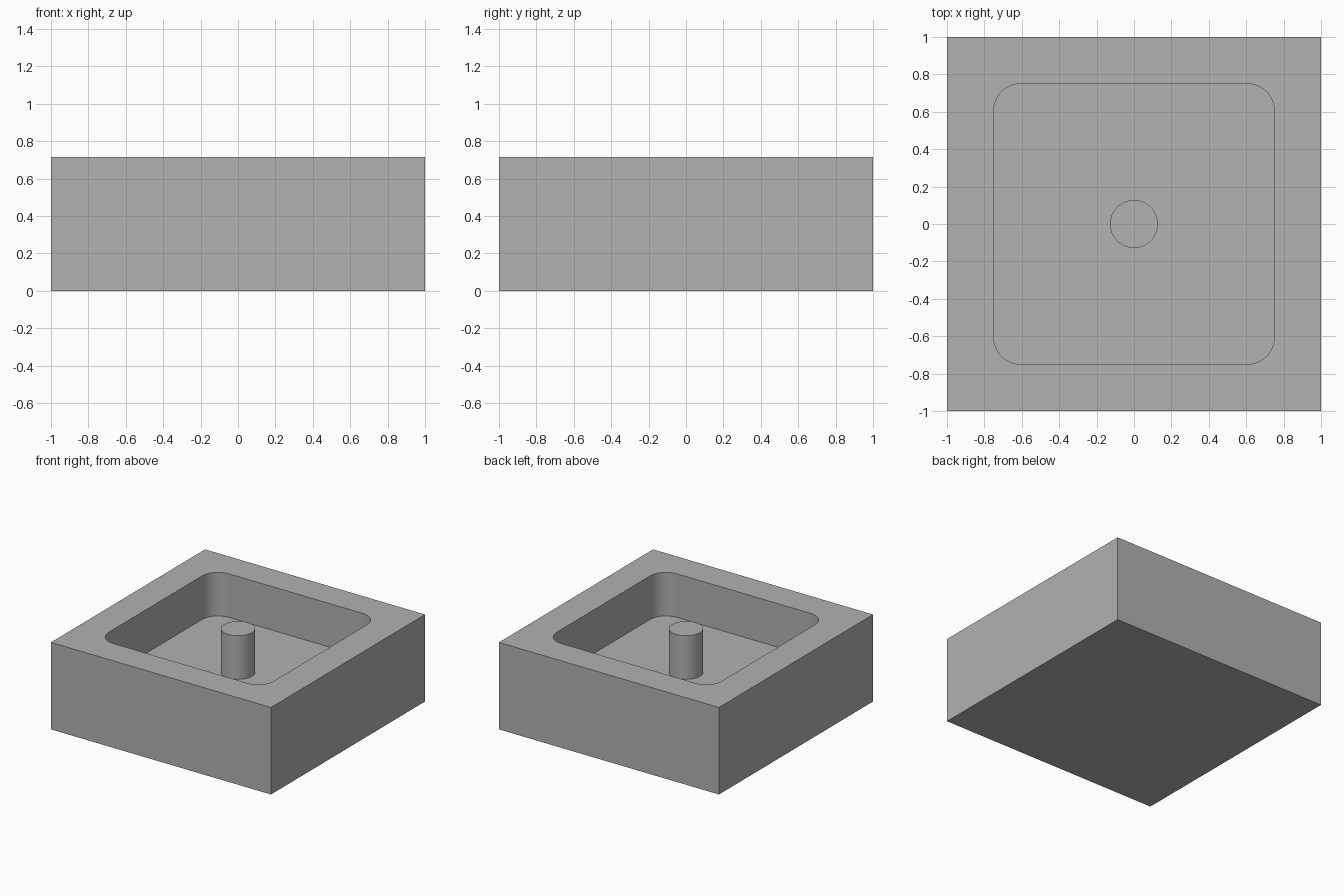
import bpy

default_cube = bpy.data.objects.get("Cube")
if default_cube:
    bpy.data.objects.remove(default_cube, do_unlink=True)

HEIGHT = 0.715
FLOOR = 0.357
POCKET_WIDTH = 1.5
CORNER_RADIUS = 0.145
POST_RADIUS = 0.128

grey = bpy.data.materials.new("plain grey")
grey.use_nodes = True
colour = (0.445, 0.445, 0.445, 1)
grey.diffuse_color = colour
grey.node_tree.nodes["Principled BSDF"].inputs["Base Color"].default_value = colour


def box(name, width, bottom, top):
    bpy.ops.mesh.primitive_cube_add(size=1, location=(0, 0, (bottom + top) / 2))
    obj = bpy.context.object
    obj.name = name
    obj.scale = (width, width, top - bottom)
    bpy.ops.object.transform_apply(location=True, rotation=False, scale=True)
    obj.data.materials.append(grey)
    return obj


def apply_modifier(obj, modifier):
    bpy.context.view_layer.objects.active = obj
    bpy.ops.object.modifier_apply(modifier=modifier.name)


def smooth(obj):
    bpy.ops.object.select_all(action="DESELECT")
    obj.select_set(True)
    bpy.context.view_layer.objects.active = obj
    bpy.ops.object.shade_smooth_by_angle()


# Pocket cutter: a box whose four upright edges are rounded
cutter = box("pocket_cutter", POCKET_WIDTH, FLOOR, HEIGHT + 0.2)
cutter.hide_render = True
weights = cutter.data.attributes.new("bevel_weight_edge", "FLOAT", "EDGE")
for edge in cutter.data.edges:
    a, b = (cutter.data.vertices[i].co for i in edge.vertices)
    weights.data[edge.index].value = 1 if abs(a.z - b.z) > 0.1 else 0
bevel = cutter.modifiers.new("round_corners", "BEVEL")
bevel.limit_method = "WEIGHT"
bevel.width = CORNER_RADIUS
bevel.segments = 16
apply_modifier(cutter, bevel)

# Square block with the pocket cut into its top
block = box("block", 2, 0, HEIGHT)
cut = block.modifiers.new("cut_pocket", "BOOLEAN")
cut.operation = "DIFFERENCE"
cut.solver = "EXACT"
cut.object = cutter
apply_modifier(block, cut)
bpy.data.objects.remove(cutter, do_unlink=True)
smooth(block)

# Round post rising from the pocket floor, level with the rim
bpy.ops.mesh.primitive_cylinder_add(
    vertices=64, radius=POST_RADIUS, depth=HEIGHT - FLOOR,
    location=(0, 0, (HEIGHT + FLOOR) / 2))
post = bpy.context.object
post.name = "centre_post"
post.data.materials.append(grey)
smooth(post)
